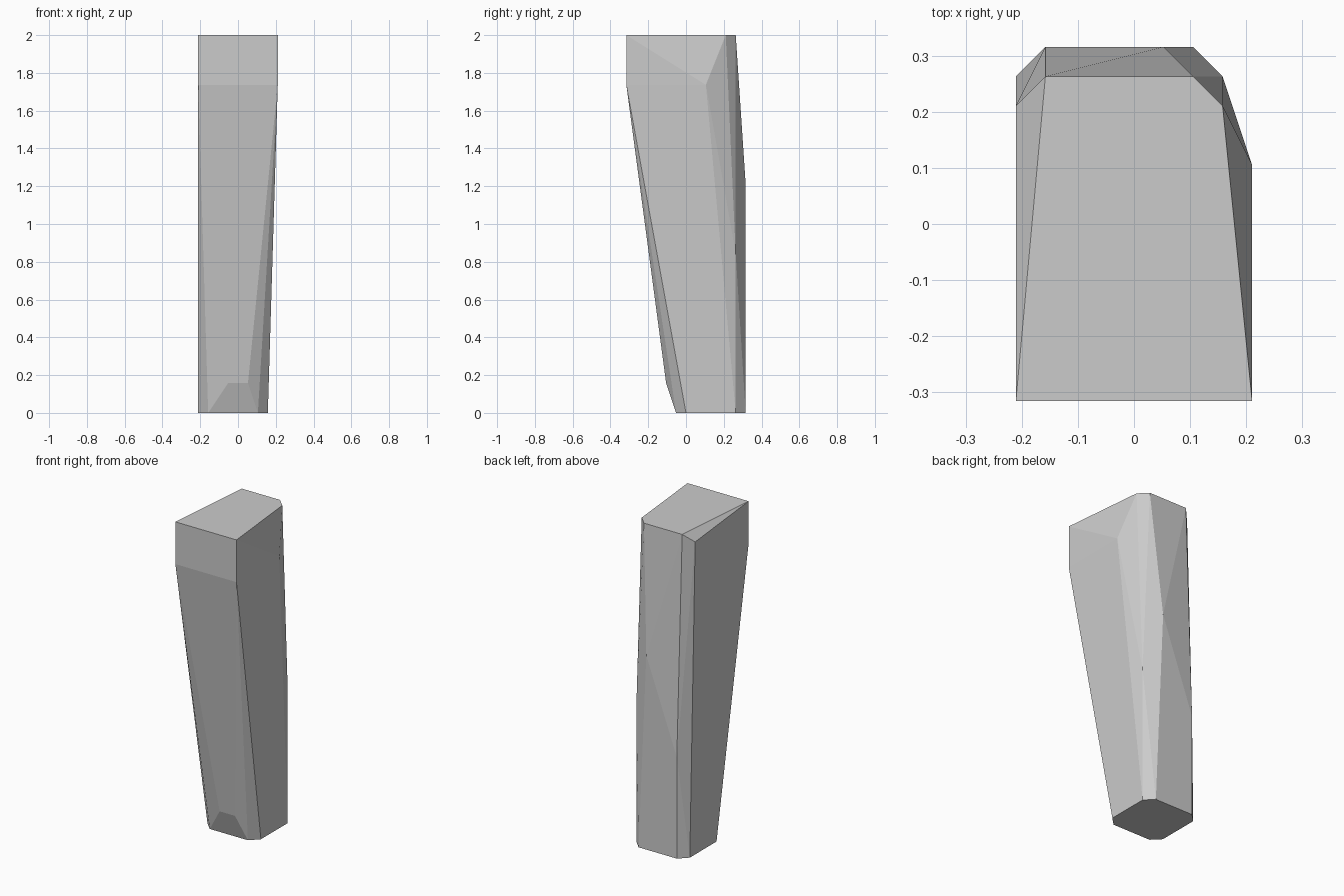
import bpy, bmesh

if "Cube" in bpy.data.objects:
    bpy.data.objects.remove(bpy.data.objects["Cube"])

# Roughly hewn tapering stone pillar: a faceted convex block on a coarse grid
U = 2 / 38  # grid step

# Corner points per height level: {z: [(x, y), ...]} in grid steps
levels = {
    0: [(-3, -1), (2, -1), (3, 0), (3, 5), (2, 6), (-3, 6), (-4, 5), (-4, 0)],  # foot
    3: [(-1, -2), (1, -2)],                      # toe chamfer
    12: [(-3, 6)],                               # back left edge ends
    16: [(3, 5)],                                # back right edge ends
    23: [(1, 6)],                                # back face peak
    33: [(-4, -6), (4, -6), (4, 2)],             # lower rim of the head
    37: [(-4, 4)],                               # chipped back left corner
    38: [(-4, -6), (4, -6), (3, 4), (2, 5), (-3, 5)],  # top
}

bm = bmesh.new()
for z, ring in levels.items():
    for x, y in ring:
        bm.verts.new((x * U, y * U, z * U))

# Wrap the corners in flat facets
hull = bmesh.ops.convex_hull(bm, input=bm.verts)
loose = [v for v in bm.verts if not v.link_faces]
bmesh.ops.delete(bm, geom=loose, context='VERTS')
bmesh.ops.dissolve_limit(bm, angle_limit=0.004, verts=bm.verts, edges=bm.edges)
bmesh.ops.recalc_face_normals(bm, faces=bm.faces)

mesh = bpy.data.meshes.new("stone_pillar")
bm.to_mesh(mesh)
bm.free()
bpy.context.collection.objects.link(bpy.data.objects.new("stone_pillar", mesh))
